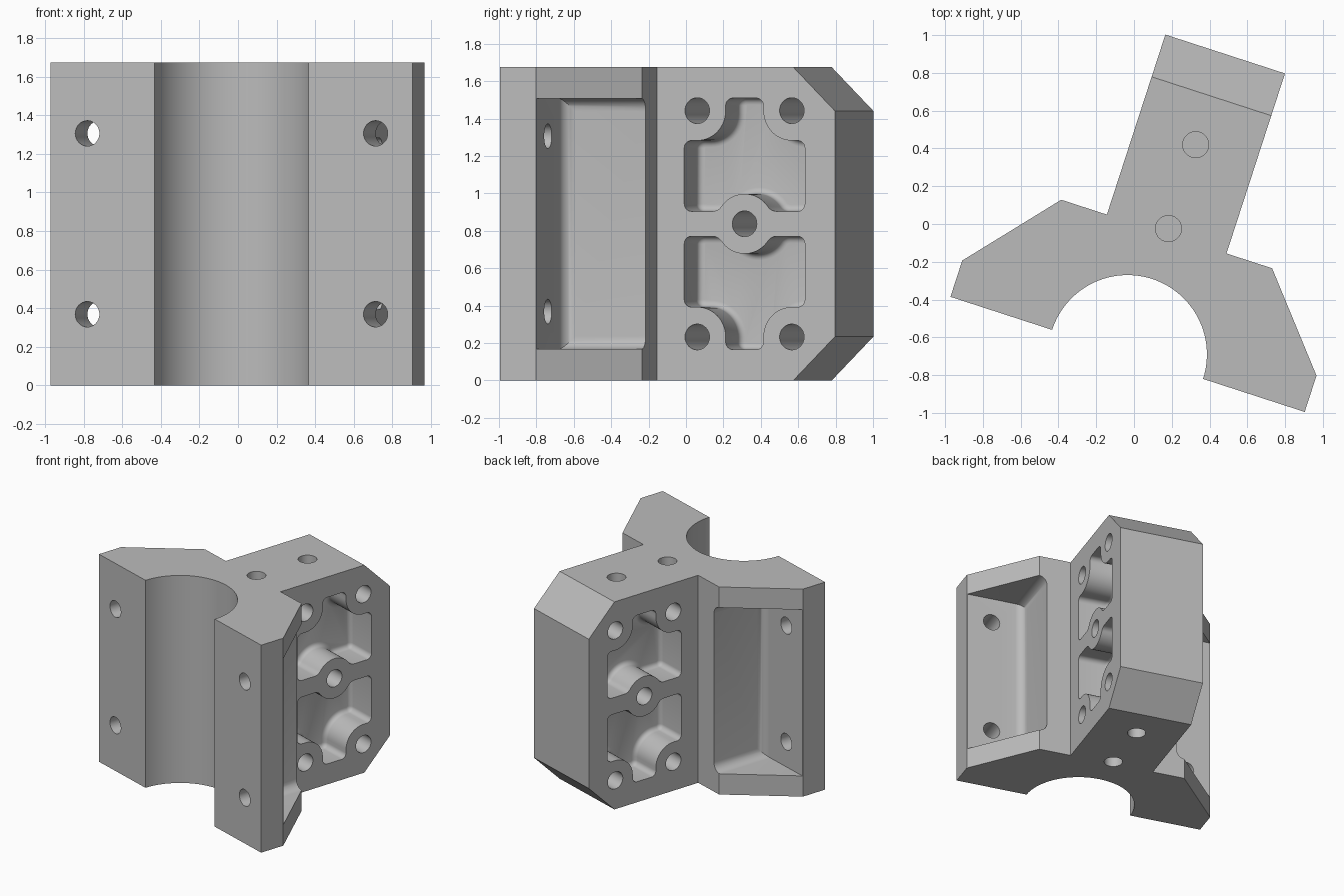
import bpy, bmesh, math
from mathutils import Matrix, Vector

if "Cube" in bpy.data.objects:
    bpy.data.objects.remove(bpy.data.objects["Cube"], do_unlink=True)

HEIGHT = 1.675
MID = HEIGHT / 2
STEM = 0.333      # half thickness of the stem
FRONT = -0.667    # depth of the front face
BORE = 0.42       # radius of the half-round channel


def arc(cx, cy, r, start, end, steps=8):
    angles = [math.radians(start + (end - start) * i / steps) for i in range(steps + 1)]
    return [(cx + r * math.cos(a), cy + r * math.sin(a)) for a in angles]


def mirrored(half):
    return half + [(-x, y) for x, y in reversed(half) if x > 1e-4]


def inset(points, amount):
    result = []
    for i, p in enumerate(points):
        p = Vector(p)
        e1 = (p - Vector(points[i - 1])).normalized()
        e2 = (Vector(points[(i + 1) % len(points)]) - p).normalized()
        n1, n2 = Vector((-e1.y, e1.x)), Vector((-e2.y, e2.x))
        result.append(p + (n1 + n2) * amount / (1 + n1.dot(n2)))
    return result


def floor_levels(top, bottom, fillet, steps=5):
    turns = [math.pi / 2 * i / steps for i in range(steps + 1)]
    return [(0, top)] + [(fillet * (1 - math.cos(t)), bottom + fillet * (1 - math.sin(t)))
                         for t in turns]


def prism(name, outline, levels, place):
    """Loft a closed outline through (inset, depth) levels."""
    points = []
    for p in outline:
        if not points or (Vector(p) - Vector(points[-1])).length > 1e-4:
            points.append(p)
    bm = bmesh.new()
    rings = [[bm.verts.new(place(p[0], p[1], depth)) for p in inset(points, amount)]
             for amount, depth in levels]
    for low, high in zip(rings, rings[1:]):
        for i in range(len(low)):
            bm.faces.new((low[i - 1], low[i], high[i], high[i - 1]))
    bm.faces.new(rings[0])
    bm.faces.new(rings[-1])
    bmesh.ops.recalc_face_normals(bm, faces=bm.faces)
    mesh = bpy.data.meshes.new(name)
    bm.to_mesh(mesh)
    bm.free()
    obj = bpy.data.objects.new(name, mesh)
    bpy.context.collection.objects.link(obj)
    return obj


def along_x(p, q, d):
    return (d, p, q)


def along_y(p, q, d):
    return (p, d, q)


def along_z(p, q, d):
    return (p, q, d)


# Main block: two wings, a stem and a half-round channel
wing = [(BORE, FRONT), (0.986, FRONT), (0.986, -0.465), (0.587, 0.003),
        (STEM, 0.003), (STEM, 1.005)]
outline = mirrored(wing) + arc(0, FRONT, BORE, 180, 0, 56)[1:-1]
block = prism("bracket_block", outline, [(0, 0), (0, HEIGHT)], along_z)

cutters = []


def cut(name, shape, levels, place):
    cutters.append(prism(name, shape, levels, place))


def hole(name, p, q, start, end, place, r=0.069):
    cut(name, arc(p, q, r, 0, 360, 32)[:-1], [(0, start), (0, end)], place)


# Chamfers at the end of the stem
for flip in (False, True):
    cut("chamfer_cutter", [(0.67, 1.775), (1.105, 1.34), (1.105, 1.775)],
        [(0, -0.5), (0, 0.5)],
        lambda p, q, d, f=flip: (d, p, HEIGHT - q if f else q))

# Stem pocket outline, leaving round bosses at the centre and corners
BOSS, JOIN, BAR, EDGE, SOFT = 0.16, 0.06, 0.067, 0.339, 0.04
CORNER_P, CORNER_Q, STEM_MID = 0.266, 0.605, 0.496
join_q = BAR + JOIN
join_p = math.sqrt((BOSS + JOIN) ** 2 - join_q ** 2)
meet = math.degrees(math.atan2(join_q, join_p))
ledge = CORNER_Q - BOSS
gap = CORNER_P - BOSS
pocket = mirrored(
    arc(0, 0, BOSS, 90, meet, 10)
    + arc(join_p, join_q, JOIN, 180 + meet, 270)
    + arc(EDGE - SOFT, BAR + SOFT, SOFT, -90, 0)
    + arc(EDGE - SOFT, ledge - SOFT, SOFT, 0, 90)
    + arc(CORNER_P, CORNER_Q, BOSS, 270, 180, 14)
    + arc(gap - SOFT, 0.672 - SOFT, SOFT, 0, 90))

for side in (-1, 1):
    for up in (-1, 1):
        cut("stem_pocket_cutter", pocket, floor_levels(STEM + 0.03, STEM - 0.25, 0.035),
            lambda p, q, d, s=side, u=up: (s * d, STEM_MID + p, MID + u * q))
        # Screw holes through the front plate of each wing
        hole("wing_hole_cutter", side * 0.786, MID + up * 0.469, -0.75, -0.4, along_y, 0.066)
    # Open pocket behind each wing
    cut("wing_pocket_cutter", [(-0.462, 0.167), (0.2, 0.167), (0.2, 1.508), (-0.462, 1.508)],
        floor_levels(1.1, 0.525, 0.07, 8),
        lambda p, q, d, s=side: (s * d, p, q))

# Cross holes through the stem bosses
hole("boss_hole_cutter", STEM_MID, MID, -0.5, 0.5, along_x)
for p in (-CORNER_P, CORNER_P):
    for q in (-CORNER_Q, CORNER_Q):
        hole("boss_hole_cutter", STEM_MID + p, MID + q, -0.5, 0.5, along_x)

# Blind holes in the top and bottom
for y in (0.033, 0.5):
    hole("top_hole_cutter", 0, y, HEIGHT - 0.4, HEIGHT + 0.1, along_z)
    hole("bottom_hole_cutter", 0, y, -0.1, 0.4, along_z)

# Cut everything out of the block
bpy.context.view_layer.objects.active = block
for cutter in cutters:
    cutter.hide_render = True
    mod = block.modifiers.new("cut", "BOOLEAN")
    mod.operation = "DIFFERENCE"
    mod.solver = "EXACT"
    mod.object = cutter
    bpy.ops.object.modifier_apply(modifier=mod.name)
for cutter in cutters:
    bpy.data.objects.remove(cutter, do_unlink=True)

# Turn the block to its resting angle
block.data.transform(Matrix.Rotation(math.radians(-18), 4, "Z")
                     @ Matrix.Translation((0.181, 0, 0)))

# Plain grey metal
grey = bpy.data.materials.new("plain_grey")
grey.use_nodes = True
colour = (0.5, 0.5, 0.5, 1)
grey.diffuse_color = colour
grey.node_tree.nodes["Principled BSDF"].inputs["Base Color"].default_value = colour
block.data.materials.clear()
block.data.materials.append(grey)

bpy.ops.object.select_all(action="DESELECT")
block.select_set(True)
bpy.context.view_layer.objects.active = block
bpy.ops.object.shade_smooth_by_angle(angle=math.radians(30))
